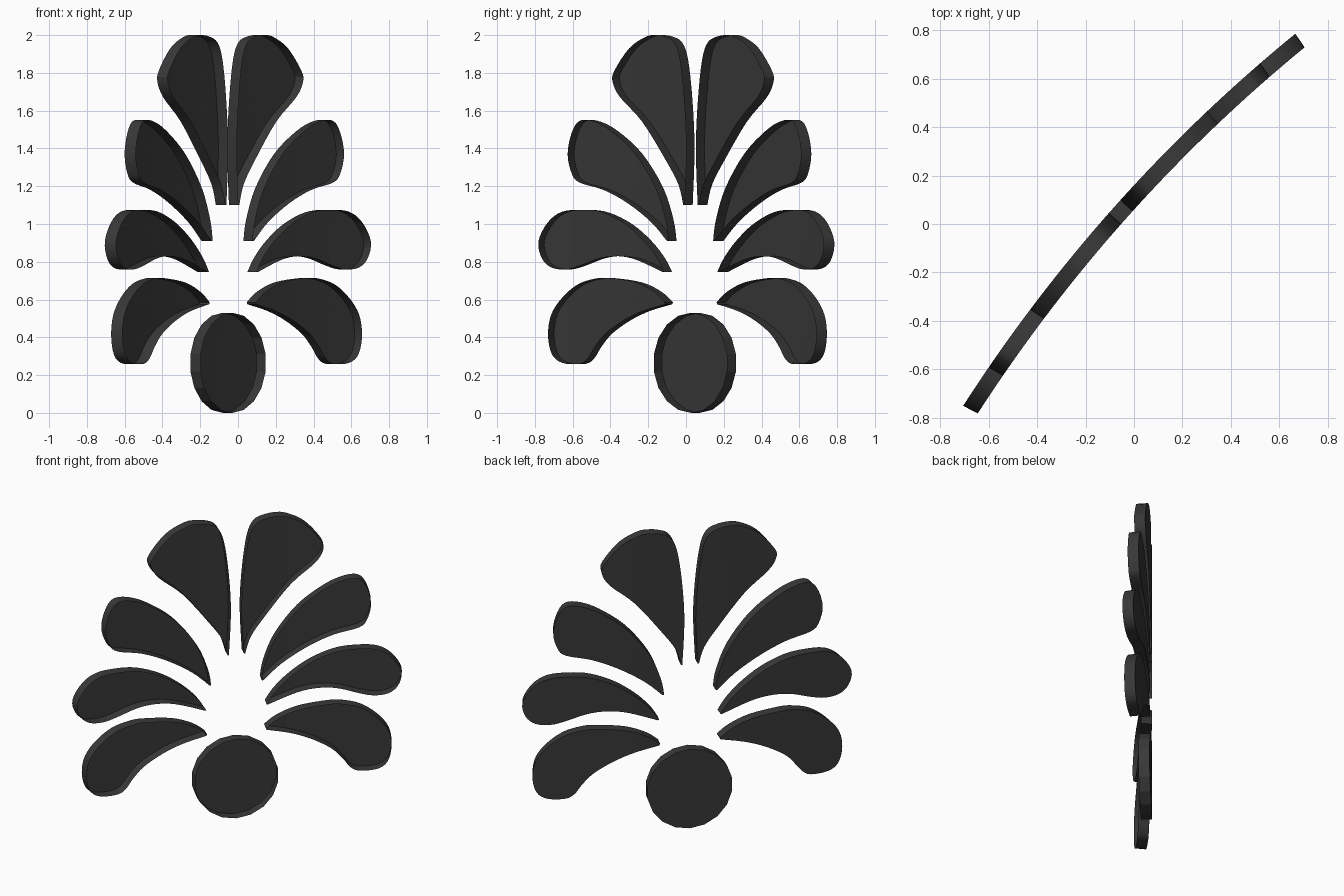
import bpy, bmesh, math
from mathutils import Vector

cube = bpy.data.objects.get("Cube")
if cube:
    bpy.data.objects.remove(cube, do_unlink=True)

# One dark material for everything
dark = bpy.data.materials.new("charcoal")
dark.use_nodes = True
colour = (0.04, 0.04, 0.04, 1)
dark.diffuse_color = colour
dark.node_tree.nodes["Principled BSDF"].inputs["Base Color"].default_value = colour

HALF = 0.034       # half thickness
CURVE = 0.077      # bend of the whole plate
FLARE = 0.25       # how far the side walls fan out towards the ends
CENTRE = Vector((-0.055, 0.049, 0))
ALONG = Vector((0.666, 0.746, 0))
FRONT = Vector((0.746, -0.666, 0))


def bend(co):
    """Wrap a flat point (across, height, depth) onto the shallow arc."""
    u, z, w = co
    normal = (FRONT - ALONG * (FLARE * u)).normalized()
    p = CENTRE + ALONG * u + FRONT * (CURVE * u * u) + normal * w
    p.z = z
    return p


def smooth_path(points, steps=4):
    """Catmull-Rom curve through the points, open at the petal tip."""
    pts = [Vector(p) for p in points]
    pts = [pts[0]] + pts + [pts[-1]]
    out = []
    for a, b, c, d in zip(pts, pts[1:], pts[2:], pts[3:]):
        for i in range(steps):
            t = i / steps
            out.append(0.5 * (2 * b + (c - a) * t + (2 * a - 5 * b + 4 * c - d) * t ** 2
                              + (3 * b - a - 3 * c + d) * t ** 3))
    out.append(pts[-1])
    return out


def make_shell(name, outline, side=1):
    """Sharp-edged shell, hollow on the inside of the arc."""
    bm = bmesh.new()
    back, rim = [[bm.verts.new((side * p.x, p.y, w)) for p in outline]
                 for w in (-HALF, HALF)]
    for i in range(len(outline)):
        bm.faces.new((back[i - 1], back[i], rim[i], rim[i - 1]))
    bm.faces.new(back)
    # Slice the flat face so that it can follow the bend
    for k in range(-9, 10):
        bmesh.ops.bisect_plane(bm, geom=bm.verts[:] + bm.edges[:] + bm.faces[:],
                               plane_co=(k / 9, 0, 0), plane_no=(1, 0, 0))
    bmesh.ops.recalc_face_normals(bm, faces=bm.faces)
    for v in bm.verts:
        v.co = bend(v.co)
    mesh = bpy.data.meshes.new(name)
    bm.to_mesh(mesh)
    bm.free()
    mesh.materials.append(dark)
    obj = bpy.data.objects.new(name, mesh)
    bpy.context.collection.objects.link(obj)
    bpy.ops.object.select_all(action="DESELECT")
    obj.select_set(True)
    bpy.context.view_layer.objects.active = obj
    bpy.ops.object.shade_smooth_by_angle(angle=math.radians(19))


# Petal outlines, clockwise from the tip
petals = {
    "top_petal": [(.048, 1.1), (.035, 1.4), (.05, 1.66), (.08, 1.87), (.12, 1.96), (.18, 1.99),
                  (.25, 2), (.32, 1.99), (.43, 1.93), (.53, 1.81), (.54, 1.75), (.49, 1.67),
                  (.34, 1.54), (.18, 1.34), (.09, 1.21), (.055, 1.1)],
    "upper_petal": [(.16, .91), (.18, 1.02), (.25, 1.19), (.39, 1.37), (.55, 1.49),
                    (.67, 1.543), (.76, 1.545), (.81, 1.48), (.835, 1.37), (.81, 1.27),
                    (.76, 1.22), (.6, 1.18), (.44, 1.11), (.28, 1.01), (.17, .91)],
    "middle_petal": [(.19, .745), (.24, .82), (.33, .91), (.46, 1), (.61, 1.06), (.74, 1.075),
                     (.87, 1.065), (.96, 1.01), (1.02, .91), (1, .82), (.94, .77),
                     (.85, .76), (.76, .78), (.63, .82), (.51, .83), (.38, .81), (.2, .745)],
    "lower_petal": [(.185, .585), (.26, .64), (.39, .69), (.57, .713), (.66, .71), (.77, .68),
                    (.87, .61), (.94, .52), (.96, .41), (.935, .31), (.87, .265), (.76, .26),
                    (.705, .29), (.66, .35), (.59, .42), (.47, .49), (.34, .54), (.19, .575)],
}
for name, points in petals.items():
    for label, side in (("left", 1), ("right", -1)):
        make_shell(label + "_" + name, smooth_path(points), side)

# Round disc at the base
SIDES = 18
disc = [Vector((0.265 * math.sin(a), 0.265 + 0.265 * math.cos(a)))
        for a in (math.tau * i / SIDES for i in range(SIDES))]
make_shell("base_disc", disc)
